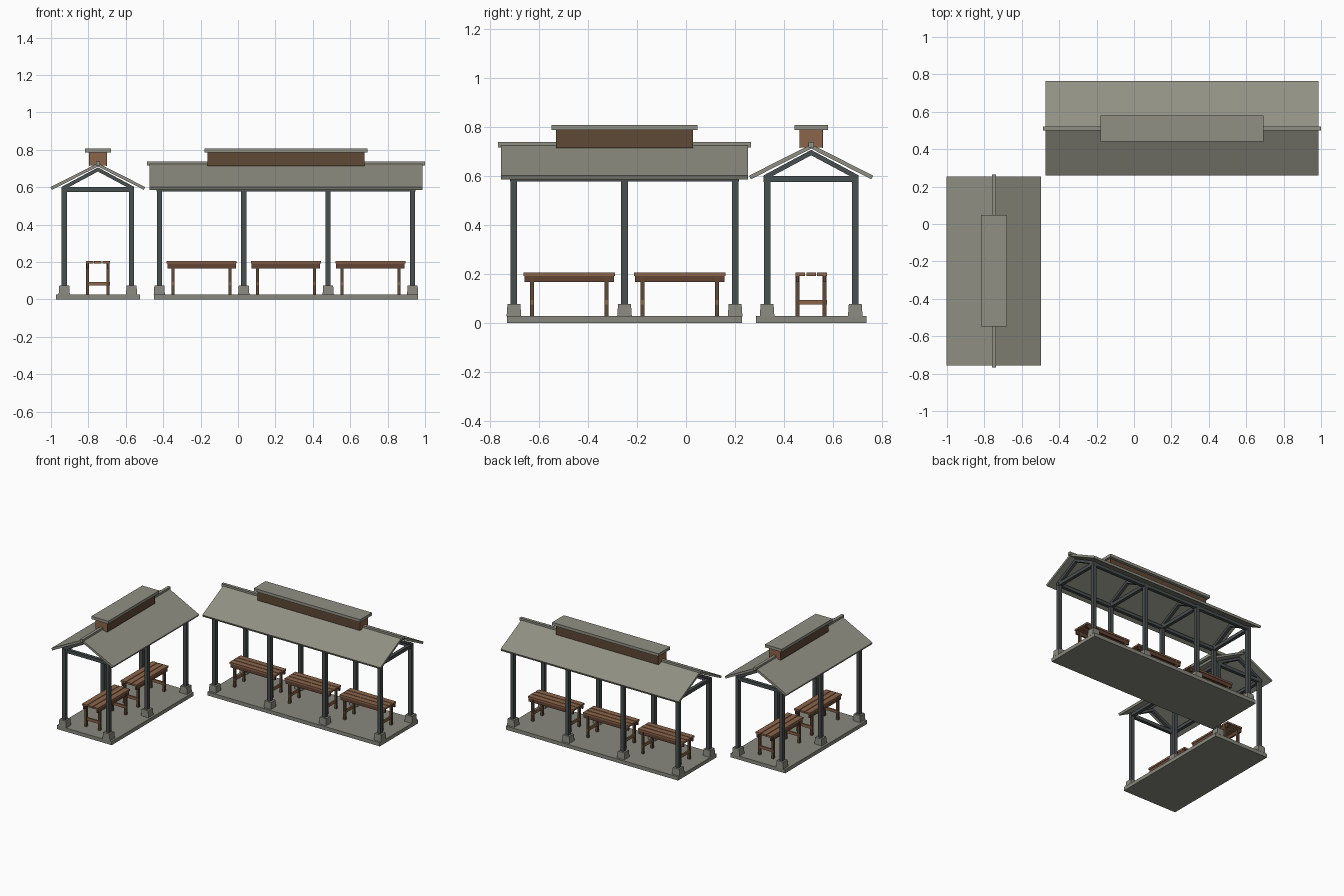
import bpy, bmesh, math
from mathutils import Matrix, Vector

if "Cube" in bpy.data.objects:
    bpy.data.objects.remove(bpy.data.objects["Cube"])


def material(name, rgb):
    m = bpy.data.materials.new(name)
    m.diffuse_color = (*rgb, 1)
    m.use_nodes = True
    m.node_tree.nodes["Principled BSDF"].inputs["Base Color"].default_value = m.diffuse_color
    return m


ROOF = material("roof grey", (0.28, 0.28, 0.23))
STONE = material("concrete", (0.25, 0.25, 0.212))
STEEL = material("dark steel", (0.066, 0.077, 0.077))
WOOD = material("light wood", (0.26, 0.13, 0.068))
DARK = material("dark wood", (0.112, 0.066, 0.036))
RED = material("reddish wood", (0.125, 0.056, 0.033))


class Part:
    """One named object gathered from simple solids."""

    def __init__(self, name, mat):
        self.name, self.mat, self.bm = name, mat, bmesh.new()

    def box(self, x0, x1, y0, y1, z0, z1, taper=1.0):
        c = Vector(((x0 + x1) / 2, (y0 + y1) / 2, (z0 + z1) / 2))
        vs = bmesh.ops.create_cube(self.bm, size=1)["verts"]
        for v in vs:
            k = taper if v.co.z > 0 else 1.0
            v.co = c + Vector((v.co.x * (x1 - x0) * k, v.co.y * (y1 - y0) * k,
                               v.co.z * (z1 - z0)))

    def prism(self, profile, x0, x1):
        """Extrude a (y, z) profile along x."""
        f = self.bm.faces.new([self.bm.verts.new((x0, y, z)) for y, z in profile])
        r = bmesh.ops.extrude_face_region(self.bm, geom=[f])["geom"]
        for v in r:
            if isinstance(v, bmesh.types.BMVert):
                v.co.x = x1

    def finish(self, matrix):
        bmesh.ops.recalc_face_normals(self.bm, faces=self.bm.faces)
        me = bpy.data.meshes.new(self.name)
        self.bm.to_mesh(me)
        self.bm.free()
        me.materials.append(self.mat)
        ob = bpy.data.objects.new(self.name, me)
        ob.matrix_world = matrix
        bpy.context.collection.objects.link(ob)


BAY = 0.4515     # distance between frames
SIDE = 0.18      # posts either side of the middle line


def shelter(prefix, bays, monitor, cap, matrix):
    end = BAY * bays / 2
    parts = []

    def part(name, mat):
        parts.append(Part(prefix + "_" + name, mat))
        return parts[-1]

    # floor slab
    part("floor_slab", STONE).box(-end - 0.029, end + 0.029, -0.225, 0.225, 0, 0.027)

    # post footings, posts and roof trusses
    foot, post, truss = part("footings", STONE), part("posts", STEEL), part("trusses", STEEL)
    for i in range(bays + 1):
        x = -end + i * BAY
        for s in (-1, 1):
            y = s * SIDE
            foot.box(x - 0.03, x + 0.03, y - 0.03, y + 0.03, 0.026, 0.076, 0.88)
            post.box(x - 0.0135, x + 0.0135, y - 0.0135, y + 0.0135, 0.07, 0.585)
            truss.prism([(s * 0.194, 0.580), (s * 0.194, 0.602), (0, 0.706), (0, 0.684)],
                        x - 0.011, x + 0.011)
        truss.box(x - 0.012, x + 0.012, -0.194, 0.194, 0.575, 0.600)

    # eave beams
    beam = part("eave_beams", STEEL)
    for s in (-1, 1):
        beam.box(-end - 0.015, end + 0.015, s * SIDE - 0.012, s * SIDE + 0.012, 0.576, 0.599)

    # gabled roof and ridge cap
    part("roof", ROOF).prism([(-0.253, 0.601), (0, 0.729), (0.253, 0.601), (0.246, 0.586),
                              (0, 0.711), (-0.246, 0.586)], -end - 0.053, end + 0.053)
    part("ridge_cap", ROOF).box(-end - 0.065, end + 0.065, -0.011, 0.011, 0.716, 0.738)

    # raised vent box along the ridge, with dark side panels and a flat lid
    part("vent_box", WOOD).box(-monitor, monitor, -0.045, 0.045, 0.715, 0.79)
    panel = part("vent_side_panels", DARK)
    for s in (-1, 1):
        panel.box(-monitor, monitor, s * 0.046 - 0.002, s * 0.046 + 0.002, 0.714, 0.79)
    part("vent_lid", ROOF).box(-cap, cap, -0.069, 0.069, 0.787, 0.808)

    # one bench in each bay
    slat, apron = part("bench_slats", WOOD), part("bench_aprons", RED)
    leg, rail = part("bench_legs", DARK), part("bench_rails", WOOD)
    for i in range(bays):
        x = -end + (i + 0.5) * BAY
        for k in (-1, 0, 1):
            y = k * 0.0445
            slat.box(x - 0.187, x + 0.187, y - 0.02, y + 0.02, 0.192, 0.205)
        for s in (-1, 1):
            apron.box(x - 0.183, x + 0.183, s * 0.055 - 0.006, s * 0.055 + 0.006, 0.166, 0.193)
            lx = x + s * 0.152
            for t in (-1, 1):
                leg.box(lx - 0.008, lx + 0.008, t * 0.055 - 0.008, t * 0.055 + 0.008, 0.025, 0.192)
            rail.box(lx - 0.006, lx + 0.006, -0.0645, 0.0645, 0.074, 0.094)

    for p in parts:
        p.finish(matrix)


shelter("long", 3, 0.42, 0.436, Matrix.Translation((0.2565, 0.511, 0)))
shelter("short", 2, 0.279, 0.298,
        Matrix.Translation((-0.749, -0.251, 0)) @ Matrix.Rotation(math.pi / 2, 4, "Z"))
